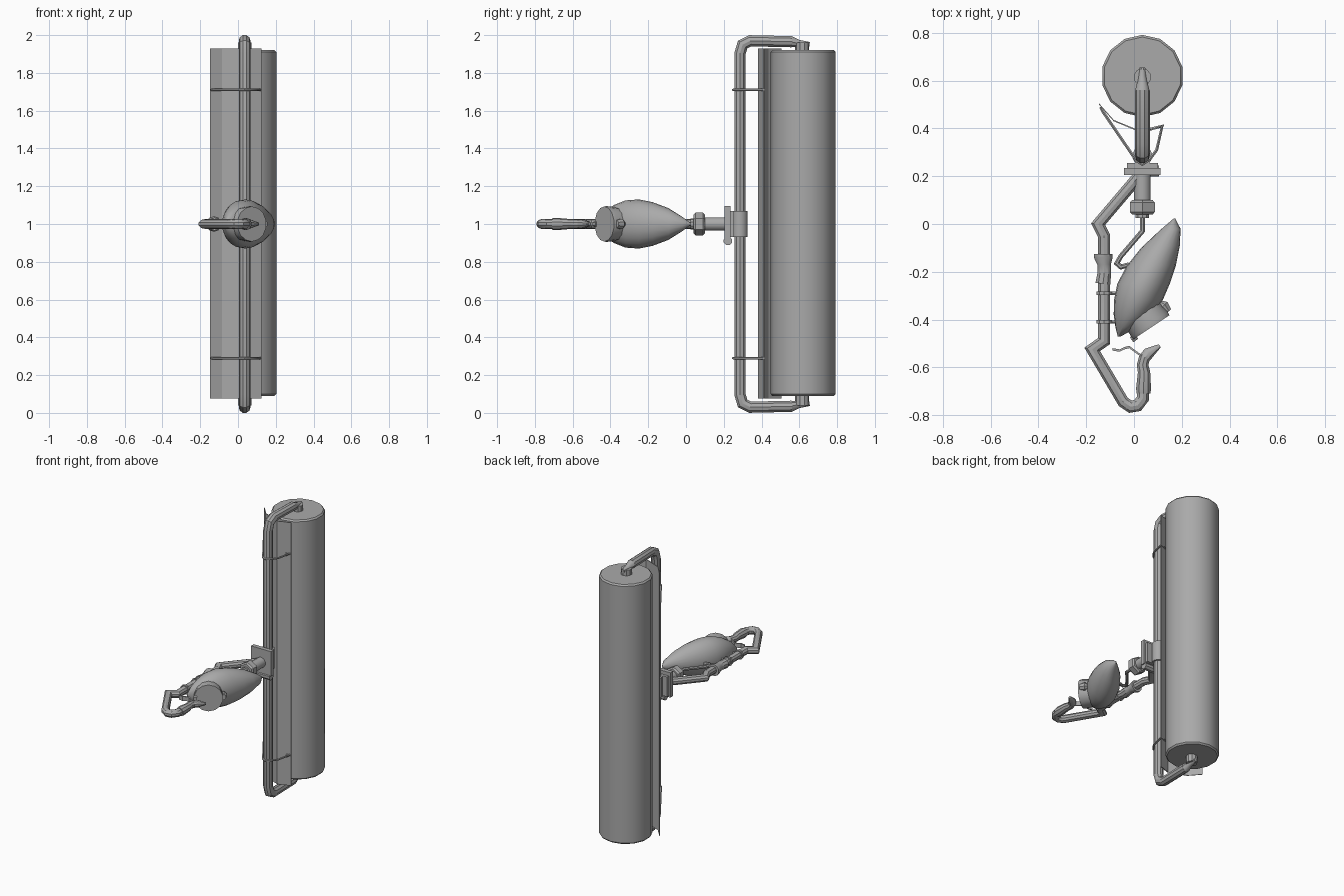
import bpy, bmesh, math
from mathutils import Vector

if "Cube" in bpy.data.objects:
    bpy.data.objects.remove(bpy.data.objects["Cube"])

grey = bpy.data.materials.new("mid_grey")
grey.diffuse_color = (0.4, 0.4, 0.4, 1)
grey.use_nodes = True
grey.node_tree.nodes["Principled BSDF"].inputs["Base Color"].default_value = grey.diffuse_color
CX = 0.035  # centre line of the roller frame


def finish(name, bm, angle=35):
    bmesh.ops.recalc_face_normals(bm, faces=bm.faces)
    me = bpy.data.meshes.new(name)
    bm.to_mesh(me)
    bm.free()
    me.materials.append(grey)
    ob = bpy.data.objects.new(name, me)
    bpy.context.collection.objects.link(ob)
    bpy.context.view_layer.objects.active = ob
    ob.select_set(True)
    bpy.ops.object.shade_smooth_by_angle(angle=math.radians(angle))
    ob.select_set(False)
    return ob


def loft(name, rings, closed=False, angle=35):
    """Skin a list of point rings."""
    bm = bmesh.new()
    vs = [[bm.verts.new(p) for p in r] for r in rings]
    n = len(vs[0])
    pairs = list(zip(vs, vs[1:])) + ([(vs[-1], vs[0])] if closed else [])
    for a, b in pairs:
        for i in range(n):
            j = (i + 1) % n
            bm.faces.new((a[i], a[j], b[j], b[i]))
    if not closed:
        bm.faces.new(vs[0])
        bm.faces.new(vs[-1])
    return finish(name, bm, angle)


def tube(name, pts, radii, sides=10, up=(0, 0, 1), angle=35):
    """Mitred pipe along a flat path; up is the normal of the path plane."""
    pts = [Vector(p) for p in pts]
    if not isinstance(radii, (list, tuple)):
        radii = [radii] * len(pts)
    up = Vector(up)
    rings = []
    for i, p in enumerate(pts):
        d0 = (p - pts[i - 1]).normalized() if i else None
        d1 = (pts[i + 1] - p).normalized() if i < len(pts) - 1 else None
        d0, d1 = d0 or d1, d1 or d0
        t = (d0 + d1).normalized()
        side = t.cross(up).normalized()
        stretch = 1 / max(0.6, t.dot(d0))
        rings.append([p + radii[i] * (side * math.cos(a) * stretch + up * math.sin(a))
                      for a in [2 * math.pi * (k + 0.5) / sides for k in range(sides)]])
    return loft(name, rings, angle=angle)


def box(name, lo, hi):
    rings = [[(lo[0], lo[1], z), (hi[0], lo[1], z), (hi[0], hi[1], z), (lo[0], hi[1], z)]
             for z in (lo[2], hi[2])]
    return loft(name, rings)


def flat(points, z=1.0):
    return [(x, y, z) for x, y in points]


def sheet(name, pts, z0, z1, th):
    """Upright bent strip of thickness th."""
    back = [(x, y + th) for x, y in reversed(pts)]
    return loft(name, [flat(pts + back, z) for z in (z0, z1)], angle=20)


# Roller drum
tube("roller", [(CX, 0.62, z) for z in (0.09, 0.10, 1.91, 1.92)],
     [0.163, 0.172, 0.172, 0.163], 14, (0, 1, 0), 30)

# Roller frame, mirrored ends
frame = [(0.56, 1.965), (0.34, 1.97), (0.30, 1.95), (0.285, 1.90)]
frame += [(y, 2 - z) for y, z in reversed(frame)]
tube("roller_frame", [(CX, y, z) for y, z in frame], 0.031, 10, (1, 0, 0))
for s, tag in ((1, "top"), (-1, "bottom")):
    z = lambda v: 1 + s * v
    tube(tag + "_frame_tip", [(CX, 0.555, z(0.965)), (CX, 0.60, z(0.955)), (CX, 0.655, z(0.952))],
         [0.031, 0.02, 0.012], 10, (1, 0, 0))
    tube(tag + "_axle", [(CX, 0.615, z(0.91)), (CX, 0.615, z(0.96))], 0.037, 10, (0, 1, 0))
    # Wire that ties the splash guard to the frame
    tube(tag + "_guard_wire",
         flat([(-0.14, 0.49), (-0.13, 0.47), (0.01, 0.265), (0.035, 0.25), (0.065, 0.27),
               (0.095, 0.31), (0.118, 0.41), (0.06, 0.395)], z(0.71)), 0.007, 6)

# Splash guard
sheet("splash_guard", [(-0.147, 0.50), (-0.085, 0.43), (0.0, 0.395), (0.04, 0.38), (0.125, 0.41)],
      0.075, 1.93, 0.006)

# Clamp between frame and feed pipe
tube("frame_clamp", [(CX, 0.285, 0.93), (CX, 0.285, 1.07)], 0.042, 12, (0, 1, 0))
box("clamp_plate", (-0.042, 0.205, 0.92), (0.112, 0.235, 1.095))
box("clamp_back_plate", (-0.03, 0.235, 0.93), (0.10, 0.255, 1.07))
tube("clamp_pin", [(-0.0, 0.222, 0.91), (0.105, 0.222, 0.91)], 0.024, 8)

# Feed pipe with its nut
tube("feed_pipe", flat([(CX, 0.21), (CX, 0.09)]), 0.036, 12)
tube("pipe_nut", flat([(CX, 0.10), (CX, 0.09), (CX, 0.05), (CX, 0.04)]),
     [0.05, 0.06, 0.06, 0.05], 6, angle=20)
tube("pipe_neck", flat([(CX, 0.045), (CX, 0.025)]), 0.03, 10)
tube("thin_pipe", flat([(CX, 0.03), (CX, -0.03), (-0.055, -0.135), (-0.072, -0.165),
                        (-0.055, -0.18), (-0.02, -0.17)]), 0.011, 8)

# Long bent arm
tube("arm", flat([(0.02, 0.20), (-0.15, 0.0), (-0.125, -0.05), (-0.125, -0.49),
                  (-0.175, -0.525), (-0.045, -0.745), (-0.015, -0.765), (0.015, -0.76),
                  (0.038, -0.73), (0.038, -0.69)]), 0.026, 10)
tube("arm_sleeve", flat([(-0.128, -0.125), (-0.128, -0.14), (-0.125, -0.17),
                         (-0.125, -0.21), (-0.13, -0.25)]), [0.041, 0.041, 0.03, 0.03, 0.033], 10)
for i, y in enumerate((-0.29, -0.41)):
    tube("arm_ring_%d" % i, flat([(-0.125, y - 0.007), (-0.125, y + 0.007)]), 0.034, 10)
    tube("ring_pin_%d" % i, flat([(-0.10, y), (-0.055, y)]), 0.008, 6)

# Grip and trigger at the arm end
tube("grip", flat([(0.04, -0.71), (0.04, -0.69), (0.042, -0.62), (0.036, -0.59), (0.045, -0.555)]),
     [0.03, 0.033, 0.027, 0.025, 0.024], 10)
tube("grip_spout", flat([(0.045, -0.56), (0.062, -0.54), (0.108, -0.51)]), [0.025, 0.025, 0.008], 10)
sheet("trigger", [(-0.09, -0.53), (-0.06, -0.535), (-0.04, -0.525), (-0.02, -0.52), (0.0, -0.535),
                  (0.035, -0.56)], 0.985, 1.015, 0.01)

# Lens-shaped tank: left edge, right edge and half height at each station
stations = [((0.165, 0.022), (0.172, 0.024), 0.006), ((0.11, -0.025), (0.195, -0.02), 0.04),
            ((0.03, -0.10), (0.192, -0.09), 0.085), ((-0.03, -0.175), (0.175, -0.175), 0.115),
            ((-0.07, -0.25), (0.15, -0.25), 0.13), ((-0.084, -0.32), (0.12, -0.32), 0.125),
            ((-0.085, -0.38), (0.075, -0.385), 0.10), ((-0.078, -0.43), (0.01, -0.435), 0.065),
            ((-0.068, -0.472), (-0.058, -0.472), 0.012)]
rings = []
for l, r, h in stations:
    l, r = Vector((*l, 1)), Vector((*r, 1))
    mid, half = (l + r) / 2, (r - l) / 2
    rings.append([mid + half * math.cos(a) + Vector((0, 0, h * math.sin(a)))
                  for a in [math.tau * k / 20 for k in range(20)]])
loft("tank", rings, angle=45)

# Tank cap with side knob
tube("tank_cap", flat([(0.01, -0.345), (0.065, -0.42), (0.073, -0.432)]), [0.085, 0.095, 0.093], 14)
tube("cap_knob", flat([(0.105, -0.33), (0.12, -0.345), (0.14, -0.37)]), [0.015, 0.03, 0.022], 8)
tube("cap_stub", flat([(-0.01, -0.485), (0.01, -0.47)]), 0.015, 6)
